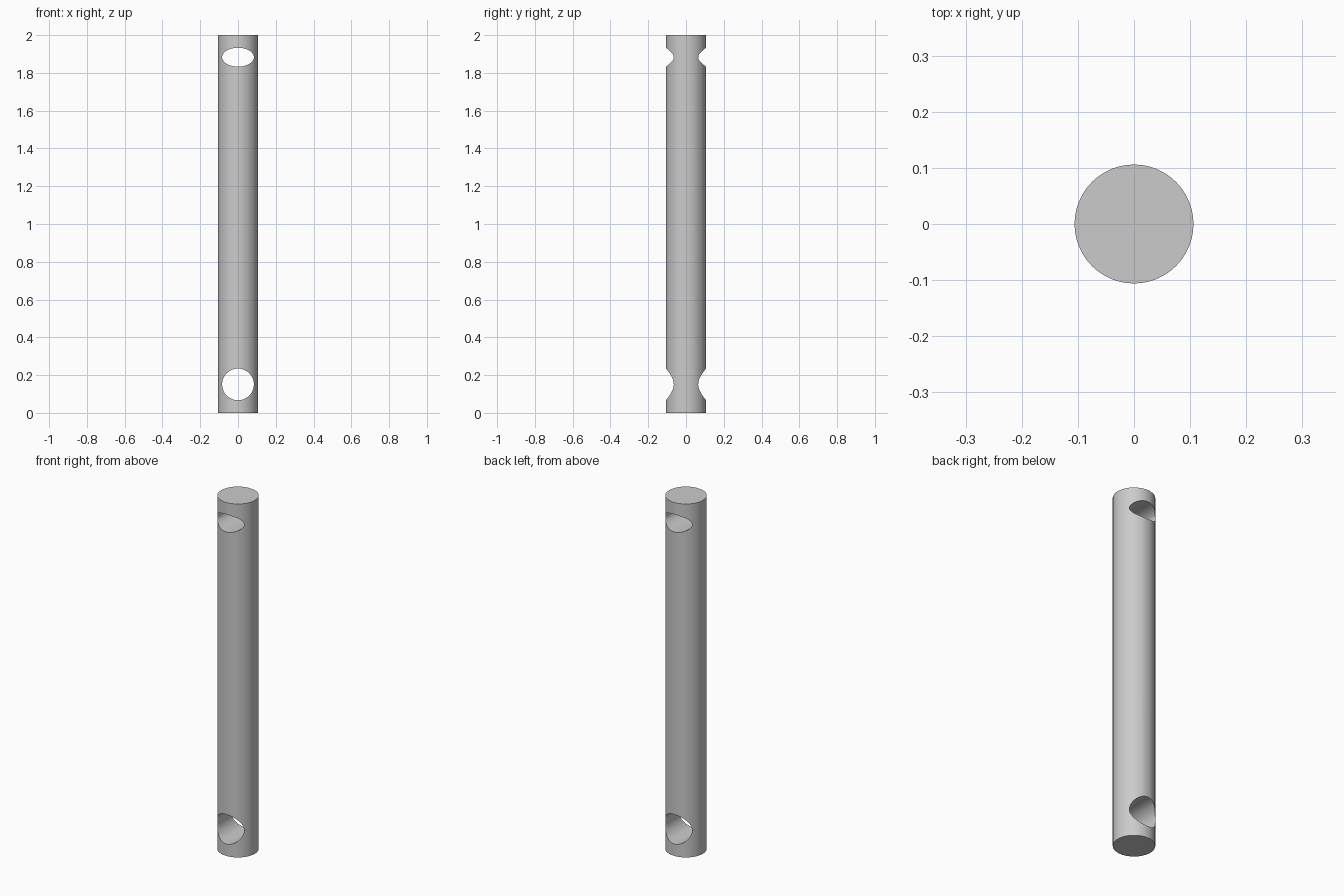
import bpy, math

if "Cube" in bpy.data.objects:
    bpy.data.objects.remove(bpy.data.objects["Cube"])

R, H = 0.106, 2.0

# Solid round rod
bpy.ops.mesh.primitive_cylinder_add(vertices=48, radius=R, depth=H, location=(0, 0, H / 2))
rod = bpy.context.object
rod.name = "drilled_rod"


def drill(name, z, rx, rz):
    """Cut an elliptical hole through the rod along y."""
    bpy.ops.mesh.primitive_cylinder_add(vertices=48, radius=1, depth=0.5,
                                        location=(0, 0, z), rotation=(math.pi / 2, 0, 0))
    cutter = bpy.context.object
    cutter.name = name
    cutter.scale = (rx, rz, 1)
    bpy.context.view_layer.update()
    mod = rod.modifiers.new(name, 'BOOLEAN')
    mod.operation = 'DIFFERENCE'
    mod.solver = 'EXACT'
    mod.object = cutter
    bpy.context.view_layer.objects.active = rod
    bpy.ops.object.modifier_apply(modifier=name)
    bpy.data.objects.remove(cutter)


# Round hole at the bottom, flattened slot at the top
drill("lower_hole", 0.151, 0.084, 0.084)
drill("upper_slot", 1.883, 0.084, 0.05)

# Smooth walls, crisp edges
bpy.ops.object.select_all(action='DESELECT')
rod.select_set(True)
bpy.context.view_layer.objects.active = rod
bpy.ops.object.shade_smooth_by_angle(angle=math.radians(30))
